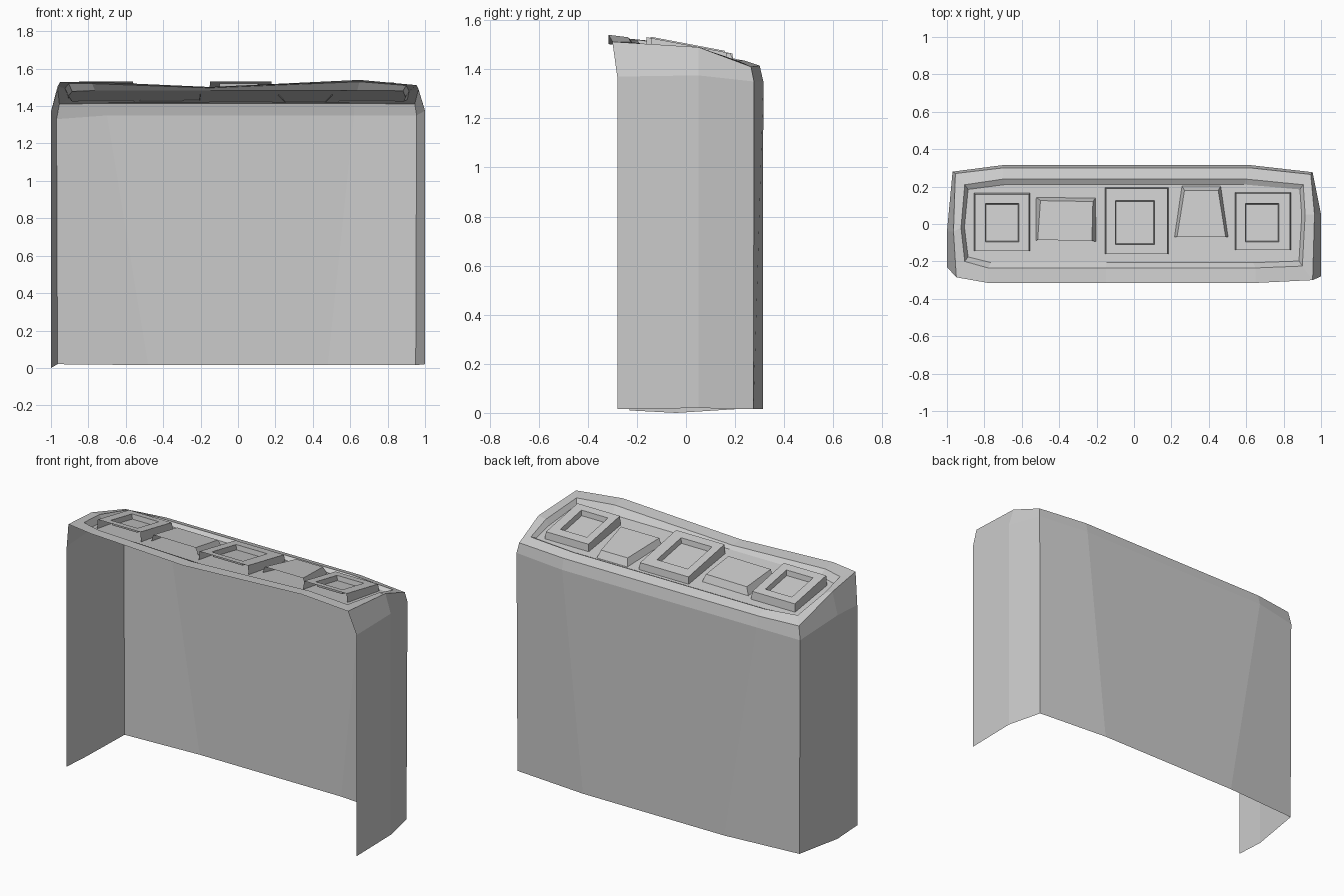
import bpy


def make(name, verts, faces):
    me = bpy.data.meshes.new(name)
    me.from_pydata(verts, [], faces)
    me.update()
    ob = bpy.data.objects.new(name, me)
    bpy.context.collection.objects.link(ob)
    return ob


def strip(a, b, n, closed=False):
    """Quads joining two rings that start at vertex a and b."""
    m = n if closed else n - 1
    return [(a + (i + 1) % n, a + i, b + i, b + (i + 1) % n) for i in range(m)]


# Wall rings: front left, round the back, to front right (front is open)
base = [(-1, -.23, .01), (-1, -.04, 0), (-.965, .28, .02), (-.48, .313, .015),
        (.48, .313, .015), (.95, .275, .015), (1, .05, .02), (1, -.28, .015)]
shoulder = [(-1, -.23, 1.36), (-1, -.04, 1.37), (-.97, .28, 1.33), (-.7, .315, 1.35),
            (.62, .315, 1.35), (.955, .277, 1.35), (1, .05, 1.375), (1, -.28, 1.37)]
# Rim outline: same order, with three more points along the wavy front edge
rim = [(-.95, -.285, 1.53), (-.965, -.04, 1.505), (-.955, .27, 1.41), (-.7, .30, 1.415),
       (.62, .30, 1.415), (.945, .265, 1.41), (.965, .05, 1.49), (.955, -.30, 1.512),
       (.65, -.315, 1.54), (-.15, -.315, 1.502), (-.78, -.315, 1.53)]
inner = [(-.905, -.2, 1.52), (-.925, -.02, 1.495), (-.905, .21, 1.44), (-.7, .24, 1.435),
         (.6, .24, 1.435), (.905, .21, 1.435), (.915, .05, 1.48), (.9, -.225, 1.51),
         (.65, -.235, 1.53), (-.15, -.235, 1.497), (-.78, -.235, 1.52)]


def floor_z(y):
    return 1.452 - .15 * y


recess = [(x * .98, y * .88, floor_z(y * .88)) for x, y, z in inner]

# Walls: the rim's first eight points form the top edge
make("outer_walls", base + shoulder + rim[:8], strip(0, 8, 8) + strip(8, 16, 8))

# Top: sloping rim, recess step and recessed panel
make("top_panel", rim + inner + recess,
     strip(0, 11, 11, True) + strip(11, 22, 11, True) + [tuple(range(32, 21, -1))])


def rect(x0, x1, y0, y1, zf):
    """Ring starting front left, passing the back, ending front right."""
    return [(x, y, zf(y)) for x, y in ((x0, y0), (x0, y1), (x1, y1), (x1, y0))]


# Square sockets: sloped frame around a sunken square, open towards the front
def socket(name, x0, x1, y0, y1, hx0, hx1, hy0, hy1, lift=0):
    top = lambda y: 1.5 - .19 * y + lift
    low = lambda y: floor_z(y) - .005
    pit = lambda y: top(y) - .03
    v = (rect(x0, x1, y0, y1, low)
         + rect(x0 + .006, x1 - .006, y0, y1 - .006, top)
         + rect(hx0 - .005, hx1 + .005, hy0 - .005, hy1 + .005, top)
         + rect(hx0, hx1, hy0, hy1, pit))
    make(name, v, strip(0, 4, 4) + strip(4, 8, 4, True)
         + strip(8, 12, 4, True) + [(15, 14, 13, 12)])


socket("left_socket", -.855, -.555, -.145, .165, -.79, -.62, -.09, .105, .005)
socket("middle_socket", -.155, .185, -.16, .195, -.095, .105, -.105, .12)
socket("right_socket", .54, .84, -.14, .17, .60, .77, -.09, .105)


# Tapered blocks between the sockets, also open towards the front
def block(name, foot, top, h):
    v = ([(x, y, floor_z(y) - .005) for x, y in foot]
         + [(x, y, floor_z(y) + h) for x, y in top])
    make(name, v, strip(0, 4, 4) + [(7, 6, 5, 4)])


block("left_block",
      [(-.525, -.09), (-.525, .145), (-.205, .14), (-.20, -.095)],
      [(-.515, -.085), (-.50, .125), (-.22, .12), (-.225, -.09)], .04)
block("right_block",
      [(.215, -.07), (.255, .205), (.465, .205), (.505, -.07)],
      [(.23, -.07), (.27, .18), (.45, .18), (.49, -.07)], .04)
